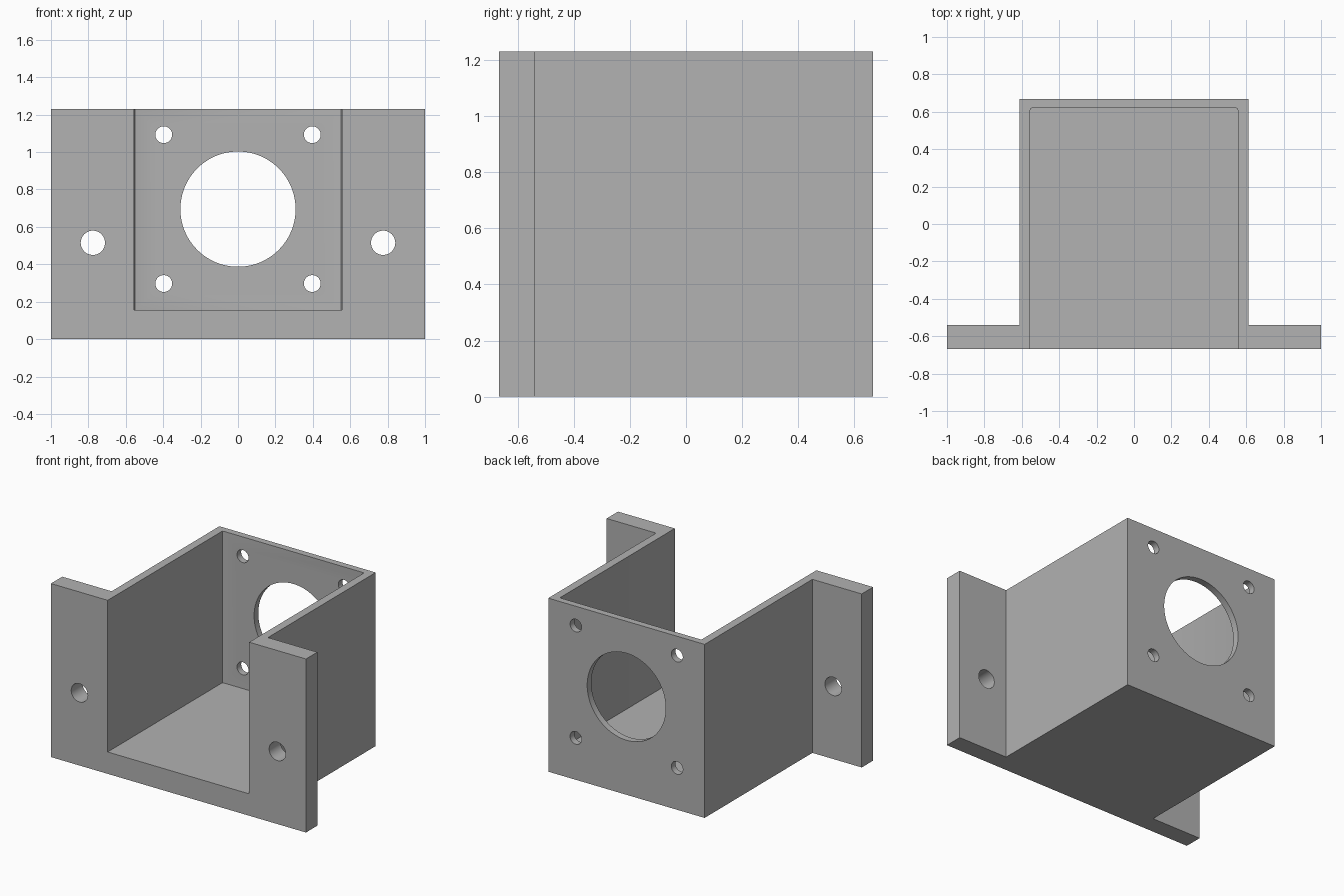
import bpy, bmesh, math
from mathutils import Matrix

if "Cube" in bpy.data.objects:
    bpy.data.objects.remove(bpy.data.objects["Cube"], do_unlink=True)

HEIGHT, DEPTH = 1.23, 0.667
OUTER, INNER = 0.613, 0.555
FLANGE_BACK, FLOOR, BACK_INNER = -0.54, 0.155, 0.62

grey = bpy.data.materials.new("plain_grey")
grey.use_nodes = True
colour = (0.445, 0.445, 0.445, 1)
grey.diffuse_color = colour
grey.node_tree.nodes["Principled BSDF"].inputs["Base Color"].default_value = colour


def add_object(name, bm):
    bmesh.ops.recalc_face_normals(bm, faces=bm.faces)
    mesh = bpy.data.meshes.new(name)
    bm.to_mesh(mesh)
    bm.free()
    mesh.materials.append(grey)
    obj = bpy.data.objects.new(name, mesh)
    bpy.context.collection.objects.link(obj)
    return obj


def prism(name, outline, z0, z1):
    """Extrude an outline in plan from z0 to z1."""
    bm = bmesh.new()
    face = bm.faces.new([bm.verts.new((x, y, z0)) for x, y in outline])
    top = bmesh.ops.extrude_face_region(bm, geom=[face])["geom"]
    verts = [v for v in top if isinstance(v, bmesh.types.BMVert)]
    bmesh.ops.translate(bm, verts=verts, vec=(0, 0, z1 - z0))
    return add_object(name, bm)


def drill(name, x, y, z, radius, length, sides=48):
    """Cylinder cutter running front to back."""
    bm = bmesh.new()
    place = Matrix.Translation((x, y, z)) @ Matrix.Rotation(math.pi / 2, 4, "X")
    bmesh.ops.create_cone(bm, cap_ends=True, segments=sides, radius1=radius,
                          radius2=radius, depth=length, matrix=place)
    return add_object(name, bm)


# Body: box with two mounting flanges at the front
half = [(1, -DEPTH), (1, FLANGE_BACK), (OUTER, FLANGE_BACK), (OUTER, DEPTH)]
body = prism("mounting_bracket", half + [(-x, y) for x, y in reversed(half)], 0, HEIGHT)

# Pocket open to the front and top, with slightly eased rear corners
ease = 0.01
side = [(INNER, -1), (INNER, BACK_INNER - ease),
        (INNER - ease * 0.3, BACK_INNER - ease * 0.3), (INNER - ease, BACK_INNER)]
cutters = [prism("pocket_cutter", side + [(-x, y) for x, y in reversed(side)], FLOOR, 2)]

# Large opening and four screw holes in the back wall, one hole per flange
cutters.append(drill("opening_cutter", 0, DEPTH, 0.695, 0.308, 0.3, 96))
for s in (-1, 1):
    cutters.append(drill("flange_hole_cutter", s * 0.776, -0.6, 0.515, 0.065, 0.4))
    for z in (0.297, 1.093):
        cutters.append(drill("screw_hole_cutter", s * 0.397, DEPTH, z, 0.045, 0.3))

for cutter in cutters:
    cutter.hide_render = True
    cut = body.modifiers.new(cutter.name, "BOOLEAN")
    cut.operation, cut.solver, cut.object = "DIFFERENCE", "EXACT", cutter

# Apply the cuts, then remove the cutters
bpy.context.view_layer.objects.active = body
body.select_set(True)
for modifier in list(body.modifiers):
    bpy.ops.object.modifier_apply(modifier=modifier.name)
for cutter in cutters:
    bpy.data.objects.remove(cutter, do_unlink=True)
bpy.ops.object.shade_smooth_by_angle(angle=math.radians(30))
